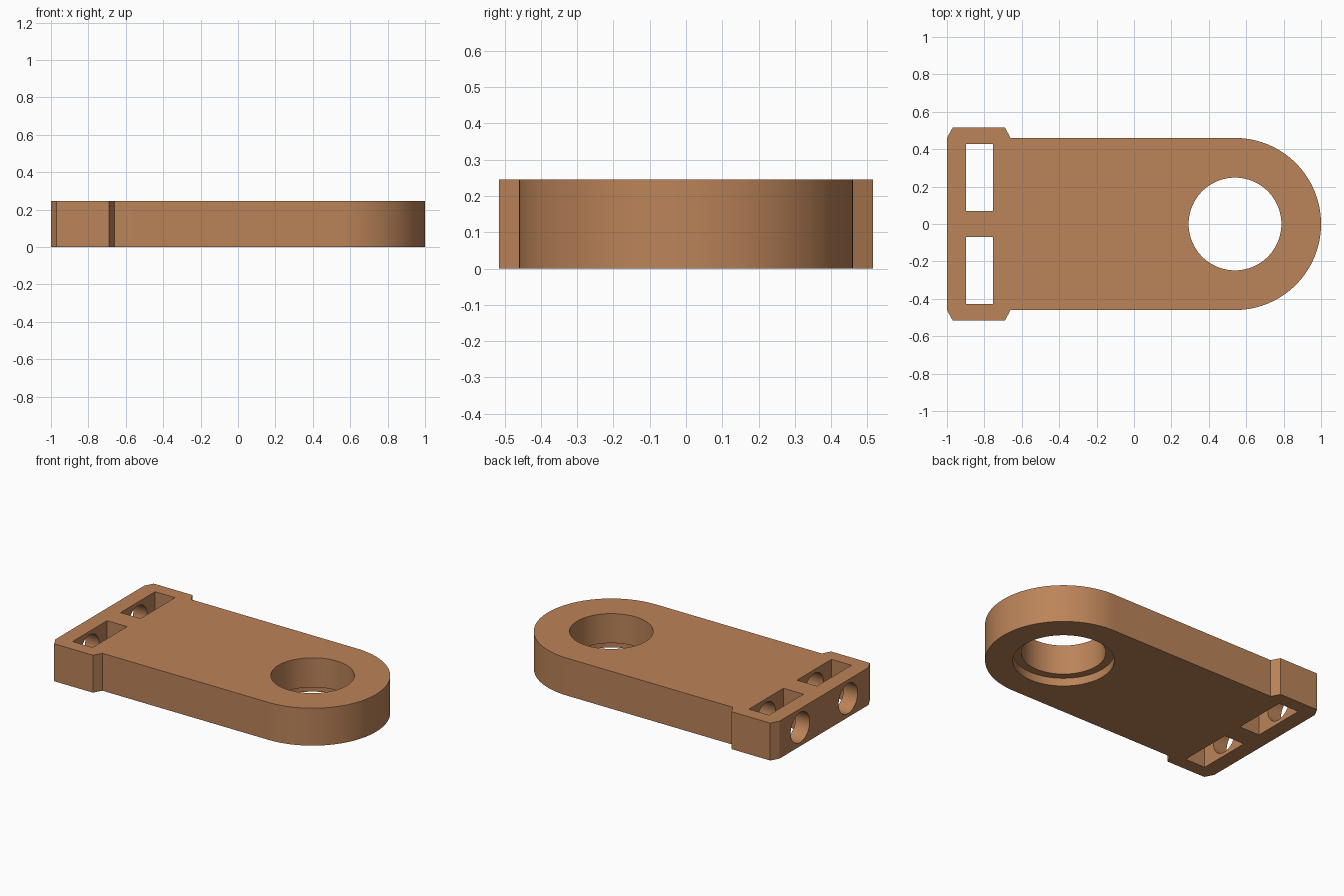
import bpy, bmesh, math
from mathutils import Matrix

if "Cube" in bpy.data.objects:
    bpy.data.objects.remove(bpy.data.objects["Cube"])

H = 0.245          # plate thickness
CX, R = 0.54, 0.46 # centre and radius of the rounded end


def make_object(name, bm):
    bmesh.ops.recalc_face_normals(bm, faces=bm.faces)
    mesh = bpy.data.meshes.new(name)
    bm.to_mesh(mesh)
    bm.free()
    obj = bpy.data.objects.new(name, mesh)
    bpy.context.collection.objects.link(obj)
    return obj


def cylinder(name, radius, depth, matrix):
    bm = bmesh.new()
    bmesh.ops.create_cone(bm, cap_ends=True, segments=96, radius1=radius,
                          radius2=radius, depth=depth, matrix=matrix)
    return make_object(name, bm)


def box(name, size, center):
    bm = bmesh.new()
    bmesh.ops.create_cube(bm, size=1, matrix=Matrix.Translation(center) @ Matrix.Diagonal((*size, 1)))
    return make_object(name, bm)


# Plate outline: chamfered tabs at the left, round end at the right
tab = [(-0.66, R), (-0.69, 0.515), (-0.97, 0.515), (-1.0, R)]
arc = [(CX + R * math.cos(a), R * math.sin(a))
       for a in (math.pi * (i / 72 - 0.5) for i in range(73))]
outline = arc + tab + [(x, -y) for x, y in reversed(tab)]

bm = bmesh.new()
face = bm.faces.new([bm.verts.new((x, y, 0)) for x, y in outline])
top = bmesh.ops.extrude_face_region(bm, geom=[face])["geom"]
bmesh.ops.translate(bm, vec=(0, 0, H), verts=[v for v in top if isinstance(v, bmesh.types.BMVert)])
plate = make_object("mounting_plate", bm)

# Bearing bore with a wider recess underneath
cutters = [
    cylinder("bore_cutter", 0.248, 1, Matrix.Translation((CX, 0, H / 2))),
    cylinder("recess_cutter", 0.298, 0.2, Matrix.Translation((CX, 0, 0.052 - 0.1))),
]
# Nut slots and the screw holes that cross them from the end face
x0, x1 = -1.2, -0.45
for y in (-0.248, 0.248):
    cutters.append(box("slot_cutter", (0.145, 0.357, 1), (-0.8265, y, H / 2)))
    cutters.append(cylinder("screw_cutter", 0.098, x1 - x0,
                            Matrix.Translation(((x0 + x1) / 2, y, H / 2)) @ Matrix.Rotation(math.pi / 2, 4, 'Y')))

bpy.context.view_layer.objects.active = plate
plate.select_set(True)
for cutter in cutters:
    mod = plate.modifiers.new("cut", 'BOOLEAN')
    mod.operation = 'DIFFERENCE'
    mod.solver = 'EXACT'
    mod.object = cutter
    bpy.ops.object.modifier_apply(modifier=mod.name)
    bpy.data.objects.remove(cutter)

bpy.ops.object.shade_smooth_by_angle(angle=math.radians(25))

# Copper-brown finish
mat = bpy.data.materials.new("copper_brown")
mat.diffuse_color = (0.5, 0.23, 0.1, 1)
mat.use_nodes = True
mat.node_tree.nodes["Principled BSDF"].inputs["Base Color"].default_value = mat.diffuse_color
plate.data.materials.clear()
plate.data.materials.append(mat)
